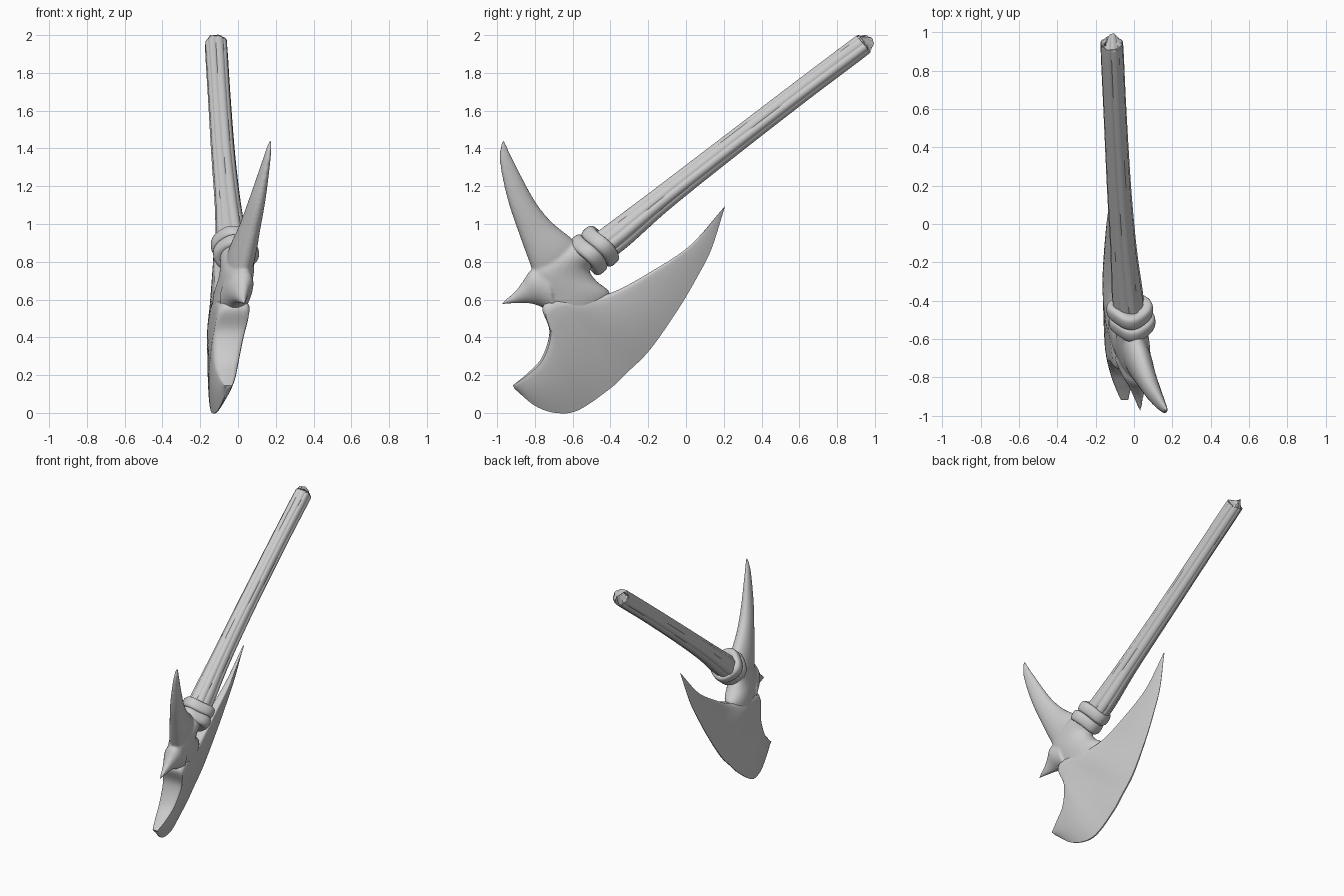
import bpy, bmesh
from math import sin, cos, pi, radians
from mathutils import Vector

if "Cube" in bpy.data.objects:
    bpy.data.objects.remove(bpy.data.objects["Cube"])


def plane_x(y, z):
    # the whole axe lies in one slightly tilted plane, curling a little at the rear
    return -0.258 - 0.202 * y + 0.162 * z + 0.035 * max(0, y + 0.5)


def smooth_list(pts, n):
    # Catmull-Rom resampling of a list of tuples
    p = [Vector(q) for q in pts]
    p = [2 * p[0] - p[1]] + p + [2 * p[-1] - p[-2]]
    out = []
    for i in range(1, len(p) - 2):
        a, b, c, d = p[i - 1:i + 3]
        for k in range(n):
            t = k / n
            out.append(0.5 * (2 * b + (c - a) * t + (2 * a - 5 * b + 4 * c - d) * t * t
                              + (3 * b - a - 3 * c + d) * t ** 3))
    return out + [p[-2]]


def skin(name, rings, closed=False, angle=40):
    # joins rings of points into a closed solid
    bm = bmesh.new()
    vr = [[bm.verts.new(c) for c in r] for r in rings]
    n = len(vr[0])
    for i in range(len(vr) if closed else len(vr) - 1):
        a, b = vr[i], vr[(i + 1) % len(vr)]
        for j in range(n):
            k = (j + 1) % n
            bm.faces.new((a[j], a[k], b[k], b[j]))
    if not closed:
        bm.faces.new(vr[0][::-1])
        bm.faces.new(vr[-1])
    bmesh.ops.recalc_face_normals(bm, faces=bm.faces)
    me = bpy.data.meshes.new(name)
    bm.to_mesh(me)
    bm.free()
    ob = bpy.data.objects.new(name, me)
    bpy.context.collection.objects.link(ob)
    bpy.ops.object.select_all(action='DESELECT')
    ob.select_set(True)
    bpy.context.view_layer.objects.active = ob
    bpy.ops.object.shade_smooth_by_angle(angle=radians(angle))
    return ob


def loft(name, stations, profile, n=6):
    # station: (y, z) of one edge, (y, z) of the other edge, half thickness
    rings = []
    for y0, z0, y1, z1, h in smooth_list(stations, n):
        ring = []
        for v, w in profile:
            y, z = y0 + (y1 - y0) * v, z0 + (z1 - z0) * v
            ring.append((plane_x(y, z) + w * max(h, 0.003), y, z))
        rings.append(ring)
    return skin(name, rings)


oval = [(0.5 - 0.5 * cos(2 * pi * i / 24), sin(2 * pi * i / 24)) for i in range(24)]

# Blade: thick at the back, tapering to the cutting edge
side = [(0, 0.6), (0.015, 0.8), (0.05, 0.95)] + [(v / 10, 1 - 0.94 * (v / 10) ** 1.9) for v in range(1, 11)]
blade_profile = side + [(v, -w) for v, w in side[::-1]]
loft("blade", [
    (-.917, .145, -.905, .125, .02), (-.845, .205, -.80, .038, .045),
    (-.765, .29, -.69, .0, .065), (-.723, .43, -.57, .014, .08),
    (-.76, .555, -.40, .13, .086), (-.69, .60, -.31, .215, .084),
    (-.56, .598, -.19, .335, .078),
    (-.386, .64, -.04, .55, .05), (-.19, .745, .06, .72, .033),
    (.02, .885, .135, .868, .02), (.202, 1.09, .207, 1.095, .005)], blade_profile)

# Head core between blade and collar
core = loft("head", [
    (-.72, .50, -.44, .52, .075), (-.775, .60, -.40, .63, .085),
    (-.82, .74, -.475, .70, .085), (-.72, .83, -.51, .76, .085),
    (-.58, .91, -.45, .80, .08)], oval)

# Curved back spike
spike = loft("back_spike", [
    (-.79, .68, -.50, .80, .06), (-.82, .77, -.59, .91, .07),
    (-.885, .95, -.71, 1.01, .055), (-.945, 1.13, -.805, 1.13, .042),
    (-.985, 1.32, -.915, 1.34, .021), (-.982, 1.41, -.95, 1.415, .011),
    (-.972, 1.443, -.962, 1.443, .005)], oval)

# Small front barb, flaring into the head
barb = loft("front_barb", [
    (-.68, .50, -.74, .76, .085), (-.765, .56, -.82, .755, .07),
    (-.835, .58, -.865, .695, .043), (-.90, .579, -.908, .64, .024),
    (-.978, .573, -.970, .590, .005)], oval)

# Fuse core, spike and barb with soft transitions
for ob in (core, spike, barb):
    ob.select_set(True)
bpy.context.view_layer.objects.active = core
bpy.ops.object.join()
mod = core.modifiers.new("fuse", 'REMESH')
mod.mode, mod.voxel_size, mod.use_smooth_shade = 'VOXEL', 0.008, True
mod = core.modifiers.new("soften", 'SMOOTH')
mod.factor, mod.iterations = 0.5, 8

# Handle: fluted wooden shaft with rounded end
path = smooth_list([
    (-.015, -.52, .83, .078), (-.035, -.375, .93, .082), (-.055, -.14, 1.122, .069),
    (-.078, .18, 1.373, .063), (-.10, .6, 1.697, .06), (-.114, .905, 1.927, .06),
    (-.115, .94, 1.954, .055), (-.115, .952, 1.963, .036)], 6)
rings = []
for i, p in enumerate(path):
    a, b = path[max(i - 1, 0)], path[min(i + 1, len(path) - 1)]
    d = Vector((b - a)[:3]).normalized()
    u = Vector((1, 0, 0))
    u = (u - d * u.dot(d)).normalized()
    w = d.cross(u)
    ring = []
    for k in range(96):
        t = 2 * pi * k / 96
        groove = abs(sin(4 * t + .3 * sin(t + .1 * i)))
        r = p[3] * (.90 + .11 * groove ** .6 + .025 * sin(5 * t + 1 - .05 * i))
        ring.append(Vector(p[:3]) + (u * cos(t) + w * sin(t)) * r)
    rings.append(ring)
skin("handle", rings, angle=60)

# Binding collar: two slightly wavy, boxy rings
axis = Vector((-.02, .76, .65)).normalized()
u = Vector((1, 0, 0))
u = (u - axis * u.dot(axis)).normalized()
w = axis.cross(u)


def box(c):
    return abs(c) ** .7 * (1 if c > 0 else -1)


for name, c in (("collar_upper", (-.022, -.45, .886)), ("collar_lower", (-.01, -.513, .84))):
    rings = []
    for i in range(48):
        t = 2 * pi * i / 48
        out = u * cos(t) + w * sin(t)
        mid = Vector(c) + out * (.083 + .005 * cos(4 * t)) + axis * .008 * sin(2 * t + .6)
        rings.append([mid + out * .034 * box(cos(s)) + axis * .041 * box(sin(s))
                      for s in (2 * pi * j / 20 for j in range(20))])
    skin(name, rings, closed=True)
